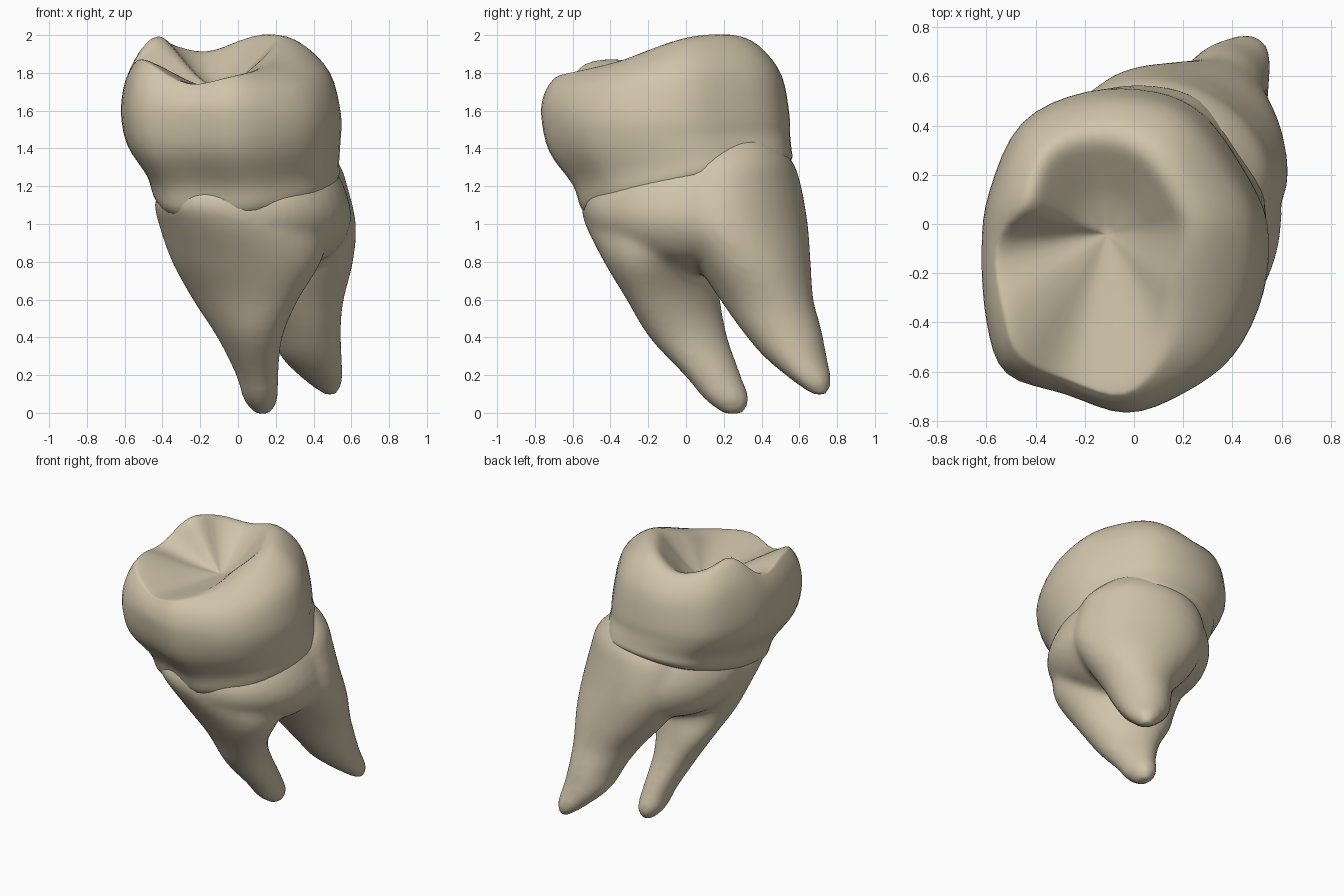
import bpy, bmesh
from math import sin, cos, pi, radians

cube = bpy.data.objects.get("Cube")
if cube:
    bpy.data.objects.remove(cube, do_unlink=True)

ivory = bpy.data.materials.new("ivory")
ivory.use_nodes = True
ivory.diffuse_color = (0.63, 0.55, 0.40, 1)
bsdf = next(n for n in ivory.node_tree.nodes if n.type == "BSDF_PRINCIPLED")
bsdf.inputs["Base Color"].default_value = ivory.diffuse_color
bsdf.inputs["Roughness"].default_value = 0.6


def spline(points, steps, closed=False):
    """Smooth curve through tuples of any length."""
    n = len(points)

    def at(i):
        return points[i % n] if closed else points[max(0, min(n - 1, i))]

    result = []
    for i in range(n if closed else n - 1):
        for s in range(steps):
            t = s / steps
            result.append(tuple(
                b + t / 2 * (c - a + t * (2 * a - 5 * b + 4 * c - d + t * (3 * (b - c) + d - a)))
                for a, b, c, d in zip(at(i - 1), at(i), at(i + 1), at(i + 2))))
    return result if closed else result + [points[-1]]


def loft(bm, rings):
    """Skin a stack of equal rings and close both ends with fans."""
    rows = [[bm.verts.new(p) for p in ring] for ring in rings]
    n = len(rows[0])
    first, last = [bm.verts.new([sum(p[k] for p in r) / n for k in range(3)])
                   for r in (rings[0], rings[-1])]
    for i in range(n):
        j = (i + 1) % n
        for a, b in zip(rows, rows[1:]):
            bm.faces.new((a[i], a[j], b[j], b[i]))
        bm.faces.new((first, rows[0][j], rows[0][i]))
        bm.faces.new((last, rows[-1][i], rows[-1][j]))


def finish(name, bm, modifiers):
    """Make the object, apply its modifiers and shade it."""
    bmesh.ops.recalc_face_normals(bm, faces=bm.faces[:])
    mesh = bpy.data.meshes.new(name)
    bm.to_mesh(mesh)
    bm.free()
    obj = bpy.data.objects.new(name, mesh)
    bpy.context.collection.objects.link(obj)
    bpy.ops.object.select_all(action="DESELECT")
    obj.select_set(True)
    bpy.context.view_layer.objects.active = obj
    for kind, settings in modifiers:
        mod = obj.modifiers.new(kind.title(), kind)
        for key, value in settings.items():
            setattr(mod, key, value)
        bpy.ops.object.modifier_apply(modifier=mod.name)
    obj.data.materials.clear()
    obj.data.materials.append(ivory)
    bpy.ops.object.shade_smooth()


# Crown outline: x, y, rim height, rim inset
outline = [
    (-.62, -.1, 1.83, .85), (-.59, .13, 1.99, .65), (-.46, .41, 1.95, .68),
    (-.2, .535, 1.91, .66), (.08, .535, 1.97, .6), (.28, .44, 2.0, .55),
    (.44, .22, 2.0, .53), (.54, 0, 1.98, .52), (.525, -.28, 1.93, .49),
    (.4, -.54, 1.87, .5), (.2, -.69, 1.82, .7), (-.03, -.77, 1.78, .86),
    (-.28, -.69, 1.74, .88), (-.52, -.61, 1.85, .83), (-.6, -.4, 1.87, .82),
]
CX, CY, PIT, BELLY = -.11, -.04, 1.71, 1.58


def crown_column(x, y, h, f):
    """One meridian of the crown, from the neck over the rim to the pit."""
    nx, ny = .845 * x + .072, .85 * y + .095
    nz = 1.21 + .23 * ny + .07 * nx

    def toward(scale, z):
        return CX + (x - CX) * scale, CY + (y - CY) * scale, z

    column = [(.9 * nx, .9 * ny, nz - .05), (nx, ny, nz)]
    for t, out in ((.25, .2), (.6, .8)):
        column.append((nx + (x - nx) * out, ny + (y - ny) * out, nz + (BELLY - nz) * t))
    for deg in (0, 35, 68, 90):
        s, c = sin(radians(deg)), cos(radians(deg))
        column.append(toward(f + (1 - f) * c, BELLY + (h - BELLY) * s))
    for inset, drop in ((.75, .27), (.4, .7), (.04, 1)):
        column.append(toward(f * inset, h + (PIT - h) * drop))
    return spline(column, 4)


bm = bmesh.new()
loft(bm, list(zip(*[crown_column(*p) for p in spline(outline, 4, closed=True)])))
finish("crown", bm, [("SMOOTH", dict(factor=.5, iterations=3))])

# Root sections: height, x range, y range, skew
front_root = [
    (-.005, .09, .17, .2, .3, 0), (.07, .03, .21, .1, .335, 0),
    (.2, -.01, .215, -.01, .29, -.1), (.4, -.11, .235, -.195, .22, -.3),
    (.6, -.24, .32, -.315, .18, -.45), (.8, -.35, .44, -.435, .16, -.3),
    (1.0, -.42, .49, -.535, .32, 0), (1.12, -.44, .49, -.55, .35, .15),
    (1.25, -.38, .42, -.48, .35, .15),
]
back_root = [
    (.095, .46, .52, .67, .75, 0), (.17, .355, .555, .565, .77, 0),
    (.3, .225, .55, .41, .745, 0), (.45, .165, .545, .285, .715, 0),
    (.6, .07, .56, .18, .675, 0), (.8, -.1, .61, .05, .66, -.15),
    (1.0, -.2, .625, -.05, .645, -.3), (1.2, -.22, .58, -.05, .61, -.3),
    (1.33, -.2, .53, -.05, .565, -.2), (1.45, -.1, .4, 0, .46, 0),
]
# Solid stem that bridges the two roots above the fork
stem = [
    (.74, -.03, .3, -.12, .2, 0), (.82, -.24, .47, -.32, .4, 0),
    (.91, -.36, .56, -.46, .57, 0), (1.02, -.42, .6, -.53, .62, 0),
    (1.13, -.43, .585, -.535, .61, 0), (1.25, -.38, .54, -.46, .57, 0),
    (1.36, -.3, .47, -.38, .5, 0),
]


def add_root(bm, sections, sides=40):
    rings = []
    for z, x0, x1, y0, y1, skew in spline(sections, 4):
        cx, cy, rx, ry = (x0 + x1) / 2, (y0 + y1) / 2, (x1 - x0) / 2, (y1 - y0) / 2
        angles = [2 * pi * i / sides for i in range(sides)]
        rings.append([(cx + rx * cos(t), cy + ry * sin(t + skew), z) for t in angles])
    loft(bm, rings)


# Roots and stem fused into one smooth body
bm = bmesh.new()
for sections in (front_root, back_root, stem):
    add_root(bm, sections)
finish("roots", bm, [
    ("REMESH", dict(mode="VOXEL", voxel_size=.02)),
    ("SMOOTH", dict(factor=.5, iterations=12)),
])
